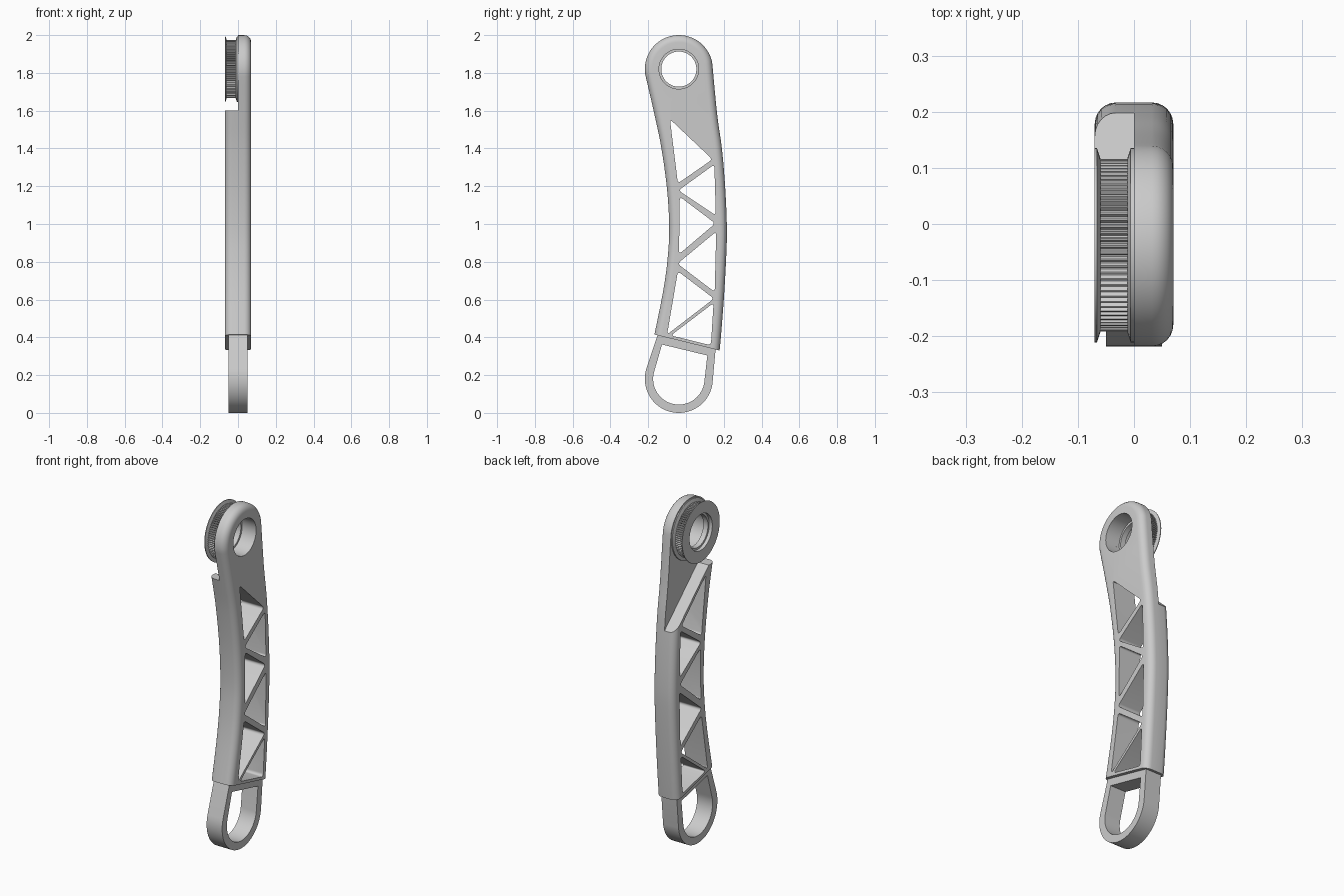
import bpy, bmesh
from math import sin, cos, pi, radians
from mathutils import Vector

if "Cube" in bpy.data.objects:
    bpy.data.objects.remove(bpy.data.objects["Cube"], do_unlink=True)

grey = bpy.data.materials.new("light_grey")
grey.use_nodes = True
GREY = (0.6, 0.6, 0.6, 1)
grey.diffuse_color = GREY
grey.node_tree.nodes["Principled BSDF"].inputs["Base Color"].default_value = GREY

HEAD = (-0.038, 1.82)
LOOP = (-0.038, 0.18)


def arc(centre, r, a0, a1, n):
    """Points on an arc in the y-z plane, angles in degrees."""
    step = (a1 - a0) / n
    return [(centre[0] + r * cos(radians(a0 + step * i)),
             centre[1] + r * sin(radians(a0 + step * i))) for i in range(n + 1)]


def smooth_path(points, n=5):
    """Catmull-Rom curve through the points."""
    p = [Vector(q) for q in points]
    p = [2 * p[0] - p[1]] + p + [2 * p[-1] - p[-2]]
    out = []
    for a, b, c, d in zip(p, p[1:], p[2:], p[3:]):
        for i in range(n):
            t = i / n
            out.append(0.5 * (2 * b + (c - a) * t + (2 * a - 5 * b + 4 * c - d) * t * t
                              + (3 * b - a - 3 * c + d) * t ** 3))
    return [tuple(q) for q in out] + [points[-1]]


def finish(name, bm):
    bmesh.ops.recalc_face_normals(bm, faces=bm.faces)
    mesh = bpy.data.meshes.new(name)
    bm.to_mesh(mesh)
    bm.free()
    mesh.materials.append(grey)
    obj = bpy.data.objects.new(name, mesh)
    bpy.context.collection.objects.link(obj)
    return obj


def prism(name, outline, x0, x1, rim=0.0, corner=0.0):
    """Extrude a y-z outline along x; round its rims or its corners."""
    bm = bmesh.new()
    face = bm.faces.new([bm.verts.new((x0, y, z)) for y, z in outline])
    new = bmesh.ops.extrude_face_region(bm, geom=[face])["geom"]
    bmesh.ops.translate(bm, vec=(x1 - x0, 0, 0),
                        verts=[v for v in new if isinstance(v, bmesh.types.BMVert)])
    bmesh.ops.recalc_face_normals(bm, faces=bm.faces)
    along = [e for e in bm.edges if abs(e.verts[0].co.x - e.verts[1].co.x) > 0.001]
    if rim:
        edges = [e for e in bm.edges if e not in along]
        bmesh.ops.bevel(bm, geom=edges, offset=rim, segments=6, profile=0.5, affect='EDGES')
    if corner:
        bmesh.ops.bevel(bm, geom=along, offset=corner, segments=5, profile=0.5, affect='EDGES')
    return finish(name, bm)


def lathe(name, profile, n, closed=True):
    """Turn (radius, x) points about the head axis; radius may depend on the step."""
    bm = bmesh.new()
    rings = []
    for i in range(n):
        a = 2 * pi * i / n
        rings.append([bm.verts.new((x, HEAD[0] + r * cos(a), HEAD[1] + r * sin(a)))
                      for r, x in profile(i)])
    m = len(rings[0])
    for i in range(n):
        p, q = rings[i], rings[(i + 1) % n]
        for j in range(m if closed else m - 1):
            k = (j + 1) % m
            bm.faces.new((p[j], p[k], q[k], q[j]))
    return finish(name, bm)


def select(obj):
    bpy.ops.object.select_all(action='DESELECT')
    obj.select_set(True)
    bpy.context.view_layer.objects.active = obj


def cut(obj, cutters):
    for c in cutters:
        select(obj)
        mod = obj.modifiers.new("cut", 'BOOLEAN')
        mod.operation = 'DIFFERENCE'
        mod.solver = 'EXACT'
        mod.object = c
        bpy.ops.object.modifier_apply(modifier=mod.name)
        bpy.data.objects.remove(c, do_unlink=True)


def shade(obj, angle=35):
    select(obj)
    bpy.ops.object.shade_smooth_by_angle(angle=radians(angle))


# Curved arm with a round head and soft rims
front_edge = smooth_path([(-0.213, 1.78), (-0.167, 1.58), (-0.13, 1.4), (-0.1, 1.18),
                          (-0.089, 0.98), (-0.097, 0.82), (-0.12, 0.65), (-0.167, 0.415),
                          (-0.195, 0.28)])
back_edge = smooth_path([(0.16, 0.2), (0.178, 0.33), (0.2, 0.6), (0.214, 0.85), (0.216, 1.0),
                         (0.207, 1.2), (0.19, 1.4), (0.165, 1.58), (0.139, 1.85)])
arm = prism("arm", front_edge + back_edge + arc(HEAD, 0.18, 14, 188, 40), -0.07, 0.07, rim=0.038)

# Truss windows, the head bore, the pulley recess and the slanted lower end
windows = [
    [(-0.085, 1.555), (0.14, 1.342), (-0.043, 1.215)],
    [(0.15, 1.315), (0.158, 1.045), (-0.04, 1.178)],
    [(-0.033, 1.145), (0.155, 1.003), (-0.037, 0.84)],
    [(0.16, 0.96), (0.152, 0.64), (-0.045, 0.79)],
    [(-0.043, 0.75), (0.148, 0.605), (-0.1, 0.415)],
    [(0.146, 0.582), (0.132, 0.358), (-0.08, 0.41)],
]
cutters = [prism("window_cutter", w, -0.2, 0.2, corner=0.018) for w in windows]
cutters.append(prism("bore_cutter", arc(HEAD, 0.105, 0, 354, 59), -0.2, 0.2))
cutters.append(prism("recess_cutter", [(-0.4, 1.6), (-0.11, 1.6), (0.4, 1.13), (0.4, 2.2),
                                       (-0.4, 2.2)], -0.2, 0))
cutters.append(prism("end_cutter", [(-0.4, 0.472), (0.4, 0.276), (0.4, -0.2), (-0.4, -0.2)],
                     -0.2, 0.2))
cut(arm, cutters)
shade(arm)

# Handle loop at the bottom
loop = prism("handle_loop", arc(LOOP, 0.18, 162, 352, 36) + [(0.157, 0.341), (-0.15, 0.415)],
             -0.05, 0.05)
opening = prism("loop_cutter", arc(LOOP, 0.136, 162, 352, 36) + [(0.113, 0.304), (-0.127, 0.362)],
                -0.2, 0.2)
cut(loop, [opening])
shade(loop)

# Pulley: two flanges and a stepped bore, with a toothed band between
section = [(0.173, -0.07), (0.173, -0.066), (0.155, -0.06), (0.14, -0.06), (0.14, -0.012),
           (0.155, -0.012), (0.173, -0.006), (0.173, 0), (0.105, 0), (0.105, -0.02),
           (0.093, -0.02), (0.093, -0.05), (0.105, -0.05), (0.105, -0.07)]
shade(lathe("pulley_body", lambda i: section, 72), 15)


def tooth(i):
    r = 0.154 if i % 4 < 2 else 0.146
    return [(r, -0.061), (r, -0.011)]


lathe("pulley_teeth", tooth, 80 * 4, closed=False)
